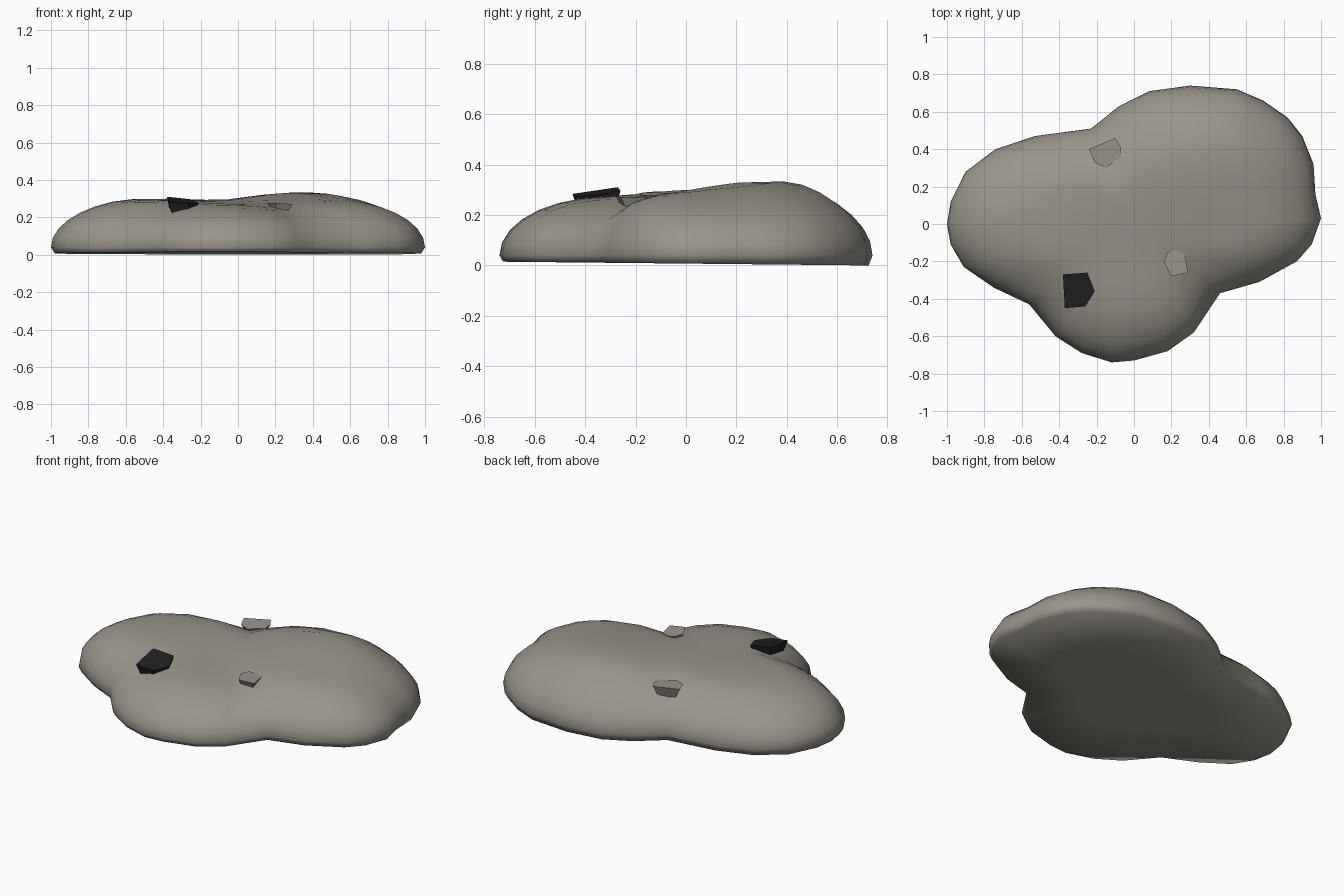
import bpy, bmesh
from math import sin, cos, pi, exp, hypot
from mathutils import Vector

if "Cube" in bpy.data.objects:
    bpy.data.objects.remove(bpy.data.objects["Cube"], do_unlink=True)


def material(name, color):
    mat = bpy.data.materials.new(name)
    mat.use_nodes = True
    mat.diffuse_color = (*color, 1)
    mat.node_tree.nodes["Principled BSDF"].inputs["Base Color"].default_value = (*color, 1)
    return mat


stone = material("warm grey", (.32, .3, .26))
coal = material("charcoal", (.015, .015, .015))


def finish(bm, name, mat, smooth):
    bmesh.ops.recalc_face_normals(bm, faces=bm.faces)
    mesh = bpy.data.meshes.new(name)
    bm.to_mesh(mesh)
    bm.free()
    mesh.materials.append(mat)
    for face in mesh.polygons:
        face.use_smooth = smooth
    obj = bpy.data.objects.new(name, mesh)
    bpy.context.collection.objects.link(obj)
    return obj


# Three-lobed footprint of the mound, counter-clockwise
OUTLINE = [(1, .03), (.97, .16), (.96, .32), (.9, .47), (.82, .57), (.69, .66), (.55, .72),
           (.3, .74), (.08, .71), (-.08, .63), (-.23, .51), (-.53, .47), (-.74, .4),
           (-.9, .28), (-.98, .12), (-1, 0), (-.98, -.11), (-.91, -.23), (-.75, -.34),
           (-.56, -.43), (-.42, -.6), (-.28, -.69), (-.12, -.74), (0, -.73), (.18, -.68),
           (.32, -.58), (.46, -.37), (.67, -.31), (.87, -.2), (.95, -.11)]
SHOULDER = .42   # width of the rounded edge
RIM = .04        # height of the widest line


def bump(x, y, cx, cy, height, spread):
    return height * exp(-((x - cx) ** 2 + (y - cy) ** 2) / spread ** 2)


def crest(x, y):
    """Height of the mound away from its rounded edge."""
    return (.27 + bump(x, y, .33, .33, .065, .38) + bump(x, y, -.45, .05, .03, .35)
            + bump(x, y, .25, -.25, -.02, .2))


def ring(bm, place):
    return [bm.verts.new(place(x, y)) for x, y in OUTLINE]


def bridge(bm, lower, upper):
    n = len(lower)
    for i in range(n):
        j = (i + 1) % n
        bm.faces.new((lower[i], lower[j], upper[j], upper[i]))


def shoulder_point(angle):
    def place(x, y):
        s = 1 - SHOULDER * (1 - cos(angle)) / hypot(x, y)
        return s * x, s * y, RIM + (crest(s * x, s * y) - RIM) * sin(angle)
    return place


def inner_point(scale):
    def place(x, y):
        s = scale * (1 - SHOULDER / hypot(x, y))
        return s * x, s * y, crest(s * x, s * y)
    return place


def floor_point(scale):
    return lambda x, y: (scale * x, scale * y, .0075 - .0102 * scale * y)


# Mound: floor, rim, rounded shoulder and gently rolling top
bm = bmesh.new()
steps = 7
places = [floor_point(s) for s in (.5, .98)]
places += [shoulder_point(pi / 2 * i / steps) for i in range(steps + 1)]
places += [inner_point(s) for s in (.66, .33)]
rings = [ring(bm, place) for place in places]
for lower, upper in zip(rings, rings[1:]):
    bridge(bm, lower, upper)
bm.faces.new(rings[0])
bm.faces.new(rings[-1])
finish(bm, "mound", stone, True)


# Loose pebbles: wide tops narrowing to a small foot
def pebble(name, top, tilt, foot_z, foot_scale, mat, smooth):
    bm = bmesh.new()
    middle = sum((Vector(p) for p in top), Vector((0, 0))) / len(top)
    upper, lower = [], []
    for p in top:
        off = Vector(p) - middle
        z = tilt[0] + tilt[1] * off.x + tilt[2] * off.y
        upper.append(bm.verts.new((p[0], p[1], z)))
        foot = middle + off * foot_scale
        lower.append(bm.verts.new((foot.x, foot.y, foot_z)))
    bridge(bm, lower, upper)
    bm.faces.new(upper)
    bm.faces.new(lower)
    obj = finish(bm, name, mat, smooth)
    if smooth:
        bpy.ops.object.select_all(action="DESELECT")
        obj.select_set(True)
        bpy.context.view_layer.objects.active = obj
        bpy.ops.object.shade_smooth_by_angle(angle=pi / 3.5)


pebble("dark_pebble", [(-.38, -.27), (-.25, -.26), (-.21, -.36), (-.26, -.44), (-.37, -.45)],
       (.288, -.12, .14), .21, .75, coal, False)
pebble("front_pebble", [(.16, -.2), (.18, -.15), (.22, -.14), (.27, -.16), (.29, -.26), (.2, -.28)],
       (.273, -.06, -.04), .225, .65, stone, True)
pebble("back_pebble", [(-.24, .4), (-.1, .46), (-.07, .41), (-.07, .36), (-.15, .3), (-.21, .33)],
       (.275, 0, .05), .215, .65, stone, True)
